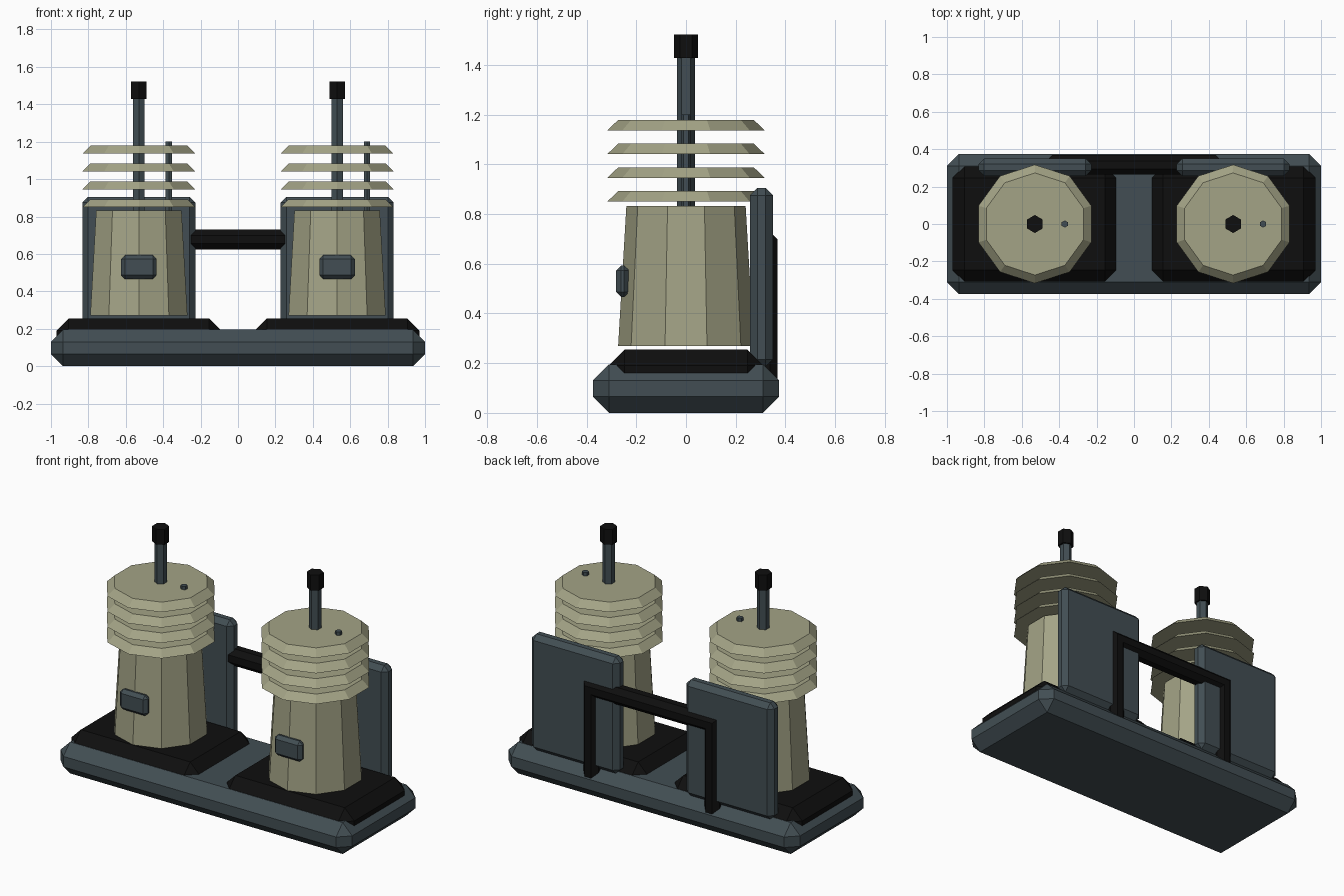
import bpy, bmesh, math

if "Cube" in bpy.data.objects:
    bpy.data.objects.remove(bpy.data.objects["Cube"])


def material(name, rgb):
    m = bpy.data.materials.new(name)
    m.diffuse_color = (*rgb, 1)
    m.use_nodes = True
    m.node_tree.nodes["Principled BSDF"].inputs["Base Color"].default_value = m.diffuse_color
    return m


SLATE = material("slate_grey", (0.054, 0.076, 0.087))
BEIGE = material("khaki_beige", (0.37, 0.37, 0.24))
BLACK = material("black", (0.0045, 0.0045, 0.0045))


def add_object(name, bm, mat):
    bmesh.ops.recalc_face_normals(bm, faces=bm.faces)
    me = bpy.data.meshes.new(name)
    bm.to_mesh(me)
    bm.free()
    me.materials.append(mat)
    ob = bpy.data.objects.new(name, me)
    bpy.context.collection.objects.link(ob)
    return ob


def chamfered_box(name, lo, hi, chamfer, mat):
    bm = bmesh.new()
    bmesh.ops.create_cube(bm, size=1)
    for v in bm.verts:
        v.co = [hi[i] if v.co[i] > 0 else lo[i] for i in range(3)]
    ob = add_object(name, bm, mat)
    mod = ob.modifiers.new("chamfer", 'BEVEL')
    mod.width = chamfer
    mod.segments = 1
    return ob


def frustum(name, x, z0, z1, r0, r1, sides, mat):
    # polygon with a corner on the y axis
    bm = bmesh.new()
    rings = []
    for z, r in ((z0, r0), (z1, r1)):
        rings.append([bm.verts.new((x + r * math.sin(2 * math.pi * i / sides),
                                    r * math.cos(2 * math.pi * i / sides), z))
                      for i in range(sides)])
    a, b = rings
    for i in range(sides):
        j = (i + 1) % sides
        bm.faces.new((a[i], a[j], b[j], b[i]))
    bm.faces.new(a[::-1])
    bm.faces.new(b)
    return add_object(name, bm, mat)


# base slab
chamfered_box("base", (-1, -0.375, 0), (1, 0.375, 0.195), 0.065, SLATE)

# two identical insulator towers
for side, x in (("left", -0.53), ("right", 0.53)):
    chamfered_box(f"{side}_pad", (x - 0.44, -0.312, 0.06), (x + 0.44, 0.312, 0.255), 0.065, BLACK)
    frustum(f"{side}_body", x, 0.27, 0.832, 0.273, 0.24, 10, BEIGE)
    for k in range(4):
        z = 0.85 + 0.0955 * k
        frustum(f"{side}_fin_{k + 1}", x, z, z + 0.042, 0.317, 0.273, 10, BEIGE)
    frustum(f"{side}_rod", x, 0.75, 1.45, 0.036, 0.036, 6, SLATE)
    frustum(f"{side}_cap", x, 1.427, 1.522, 0.048, 0.048, 6, BLACK)
    frustum(f"{side}_thin_rod", x + 0.16, 0.78, 1.2, 0.019, 0.019, 6, SLATE)
    chamfered_box(f"{side}_front_box", (x - 0.095, -0.281, 0.466), (x + 0.095, -0.229, 0.593), 0.02, SLATE)
    chamfered_box(f"{side}_back_panel", (x - 0.302, 0.257, 0.185), (x + 0.302, 0.35, 0.905), 0.03, SLATE)

# octagonal pipe bridging the back panels, mitred at the corners
path = [(-0.415, 0.1, -1, 0), (-0.415, 0.677, -1, 1),
        (0.415, 0.677, 1, 1), (0.415, 0.1, 1, 0)]
bm = bmesh.new()
rings = []
for px, pz, nx, nz in path:
    ring = []
    for i in range(8):
        t = math.pi / 8 + i * math.pi / 4
        u, v = 0.057 * math.cos(t), 0.057 * math.sin(t)
        ring.append(bm.verts.new((px + nx * u, 0.316 + v, pz + nz * u)))
    rings.append(ring)
for a, b in zip(rings, rings[1:]):
    for i in range(8):
        j = (i + 1) % 8
        bm.faces.new((a[i], a[j], b[j], b[i]))
bm.faces.new(rings[0])
bm.faces.new(rings[-1])
add_object("connecting_pipe", bm, BLACK)
